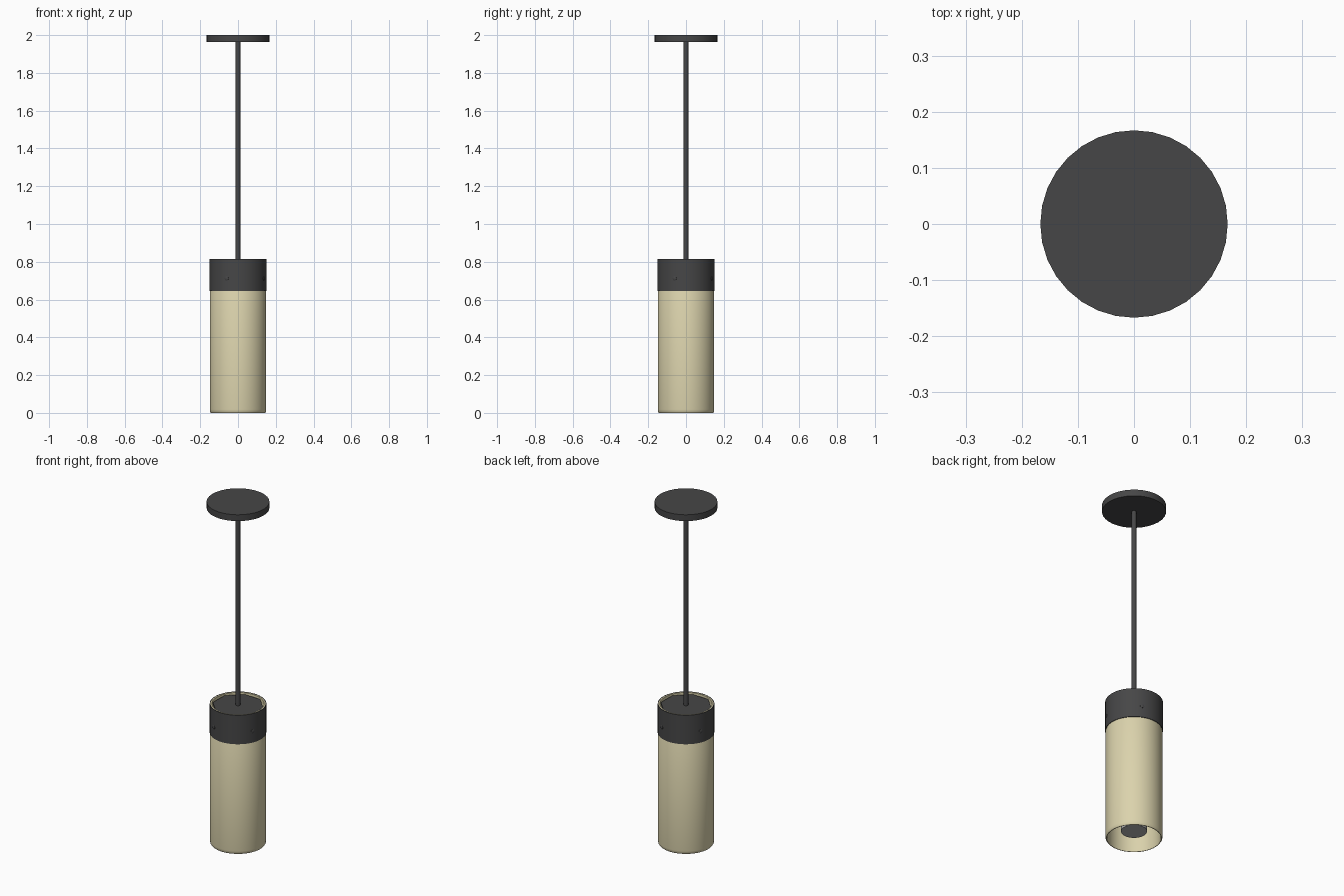
import bpy, bmesh, math
from mathutils import Matrix

if "Cube" in bpy.data.objects:
    bpy.data.objects.remove(bpy.data.objects["Cube"])


def material(name, rgb):
    m = bpy.data.materials.new(name)
    m.diffuse_color = (*rgb, 1)
    m.use_nodes = True
    m.node_tree.nodes["Principled BSDF"].inputs["Base Color"].default_value = m.diffuse_color
    return m


DARK = material("charcoal metal", (0.062, 0.062, 0.063))
CREAM = material("cream shade", (0.71, 0.65, 0.415))
GREY = material("pale grey lamp", (0.47, 0.47, 0.47))


def lathe(name, profile, mat, sides=32, closed=False, turn=0.0, matrix=None):
    """Spin (radius, z) points about z; open profiles get flat end caps."""
    bm = bmesh.new()
    rings = []
    for r, z in profile:
        rings.append([bm.verts.new((r * math.cos(turn + 2 * math.pi * i / sides),
                                    r * math.sin(turn + 2 * math.pi * i / sides), z))
                      for i in range(sides)])
    pairs = list(zip(rings, rings[1:]))
    if closed:
        pairs.append((rings[-1], rings[0]))
    else:
        bm.faces.new(rings[0])
        bm.faces.new(rings[-1])
    for a, b in pairs:
        for i in range(sides):
            j = (i + 1) % sides
            bm.faces.new((a[i], a[j], b[j], b[i]))
    bmesh.ops.recalc_face_normals(bm, faces=bm.faces)
    if matrix:
        bm.transform(matrix)
    me = bpy.data.meshes.new(name)
    bm.to_mesh(me)
    bm.free()
    me.materials.append(mat)
    ob = bpy.data.objects.new(name, me)
    bpy.context.collection.objects.link(ob)
    bpy.ops.object.select_all(action='DESELECT')
    ob.select_set(True)
    bpy.context.view_layer.objects.active = ob
    bpy.ops.object.shade_smooth_by_angle(angle=math.radians(35))
    return ob


# Ceiling plate and hanging rod
lathe("ceiling_plate", [(0.167, 1.963), (0.167, 2.0)], DARK)
lathe("hanging_rod", [(0.0125, 0.80), (0.0125, 1.97)], DARK, 16)

# Hollow shade tube with softened lower lip, running up inside the collar
lathe("shade_tube", [(0.139, 0.006), (0.141, 0.0), (0.144, 0.0), (0.148, 0.006),
                     (0.1495, 0.018), (0.1495, 0.64), (0.147, 0.646),
                     (0.147, 0.815), (0.139, 0.815)], CREAM, 48, closed=True)

# Dark collar sleeve around the top of the tube
lathe("collar", [(0.1465, 0.646), (0.1505, 0.646), (0.1505, 0.816),
                 (0.1465, 0.816)], DARK, 48, closed=True)

# Faceted mounting plate just inside the top rim
SCREW_ANGLE = math.radians(66.4)
lathe("mounting_plate", [(0.138, 0.795), (0.138, 0.807)], DARK, 8, turn=SCREW_ANGLE)

# Lamp cylinder inside the shade
lathe("lamp", [(0.068, 0.042), (0.068, 0.798)], GREY)

# Four small screws round the collar
for k in range(4):
    m = (Matrix.Rotation(SCREW_ANGLE + k * math.pi / 2, 4, 'Z')
         @ Matrix.Translation((0.148, 0, 0.712))
         @ Matrix.Rotation(math.pi / 2, 4, 'Y'))
    lathe("collar_screw_%d" % (k + 1), [(0.011, 0), (0.011, 0.004), (0.007, 0.006)],
          DARK, 12, matrix=m)
